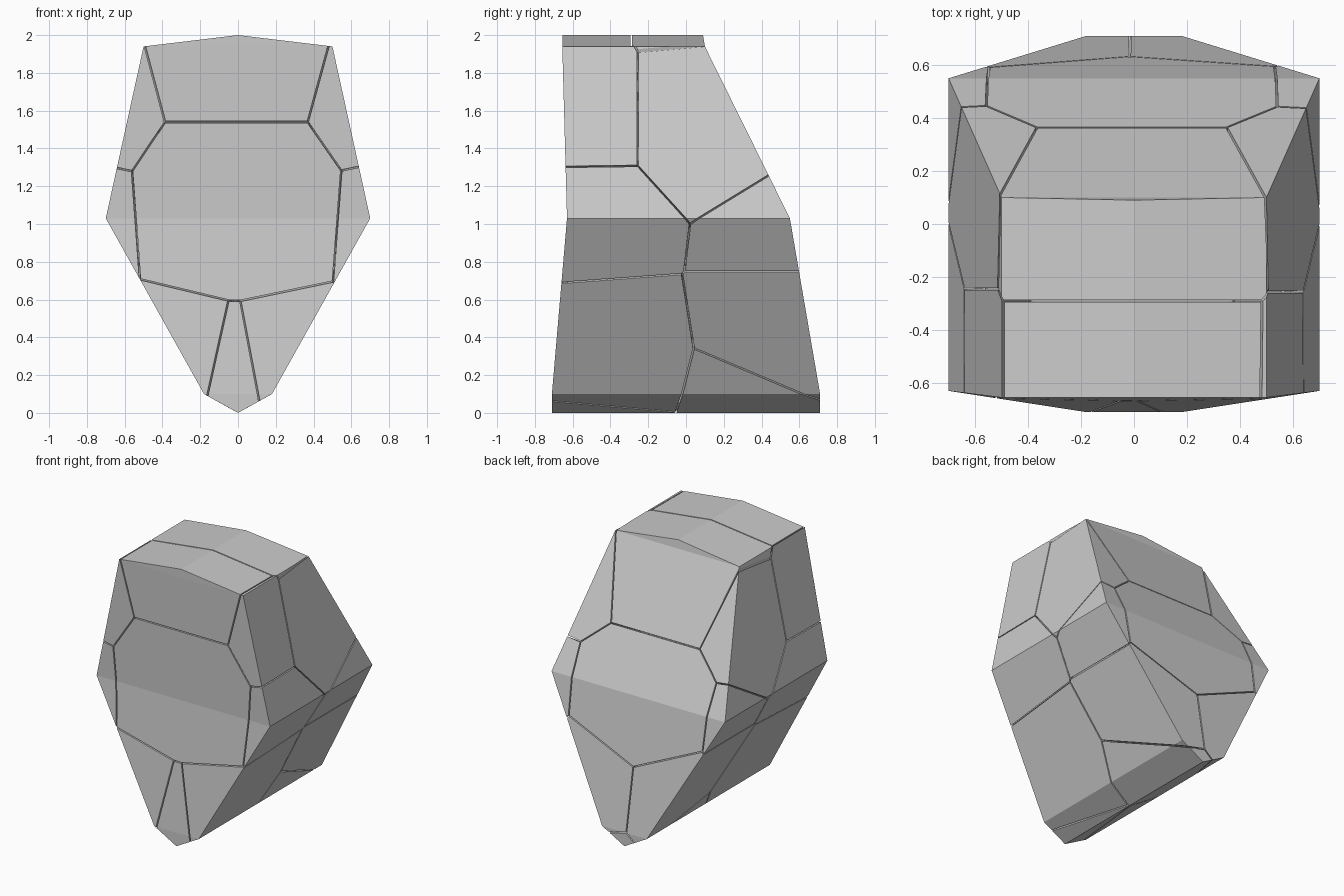
import bpy, bmesh
from mathutils import Vector

if "Cube" in bpy.data.objects:
    bpy.data.objects.remove(bpy.data.objects["Cube"])

GAP = 0.004  # half width of each crack

# Outline of the whole stone: half width, height, front y, back y
RINGS = [(0, 0, -.71, .71), (.18, .1, -.71, .71), (.70, 1.03, -.63, .55),
         (.50, 1.94, -.655, .10), (0, 2, -.655, .09)]


def solid():
    """Faceted solid stone, made of left/right points front and back."""
    bm = bmesh.new()
    loops = []
    for side in (2, 3):
        right = [bm.verts.new((r[0], r[side], r[1])) for r in RINGS]
        left = [bm.verts.new((-r[0], r[side], r[1])) for r in RINGS[1:-1]]
        left = [right[0]] + left + [right[-1]]
        for i in range(len(RINGS) - 1):
            quad = [left[i], right[i], right[i + 1], left[i + 1]]
            bm.faces.new(list(dict.fromkeys(quad)))
        loops.append(right + left[-2:0:-1])
    front, back = loops
    n = len(front)
    for i in range(n):
        j = (i + 1) % n
        bm.faces.new((front[i], back[i], back[j], front[j]))
    bmesh.ops.recalc_face_normals(bm, faces=bm.faces)
    return bm


# Seed points of the fragments: centre column, then mirrored pairs
seeds = {
    "top_front": (0, -.68, 1.98), "top_back": (0, .10, 1.98),
    "middle_front": (0, -.68, 1.10), "middle_back": (0, .72, .88),
    "tip_front": (-.03, -.62, .09), "tip_back": (.12, .50, -.10),
}
pairs = {
    "upper_front": (.91, -.69, 1.73), "upper_back": (.95, .14, 1.74),
    "side_front": (1.06, -.68, 1.02), "side_back": (1.07, .70, .85),
    "lower_front": (.20, -.58, .13), "lower_back": (.22, .70, .32),
}
for name, (x, y, z) in pairs.items():
    seeds[name + "_right"] = (x, y, z)
    seeds[name + "_left"] = (-x - .03, y + .01, z)

# Cut one fragment per seed by slicing midway towards every other seed
stone = solid()
for name, seed in seeds.items():
    bm = stone.copy()
    a = Vector(seed)
    for other in seeds.values():
        if other == seed:
            continue
        b = Vector(other)
        normal = (b - a).normalized()
        bmesh.ops.bisect_plane(
            bm, geom=bm.verts[:] + bm.edges[:] + bm.faces[:], dist=1e-5,
            plane_co=(a + b) / 2 - normal * GAP, plane_no=normal,
            clear_outer=True)
        rim = [e for e in bm.edges if e.is_boundary]
        if rim:
            bmesh.ops.holes_fill(bm, edges=rim, sides=0)
    if bm.faces:
        bmesh.ops.recalc_face_normals(bm, faces=bm.faces)
        mesh = bpy.data.meshes.new(name)
        bm.to_mesh(mesh)
        bpy.context.collection.objects.link(
            bpy.data.objects.new("stone_" + name, mesh))
    bm.free()
stone.free()
